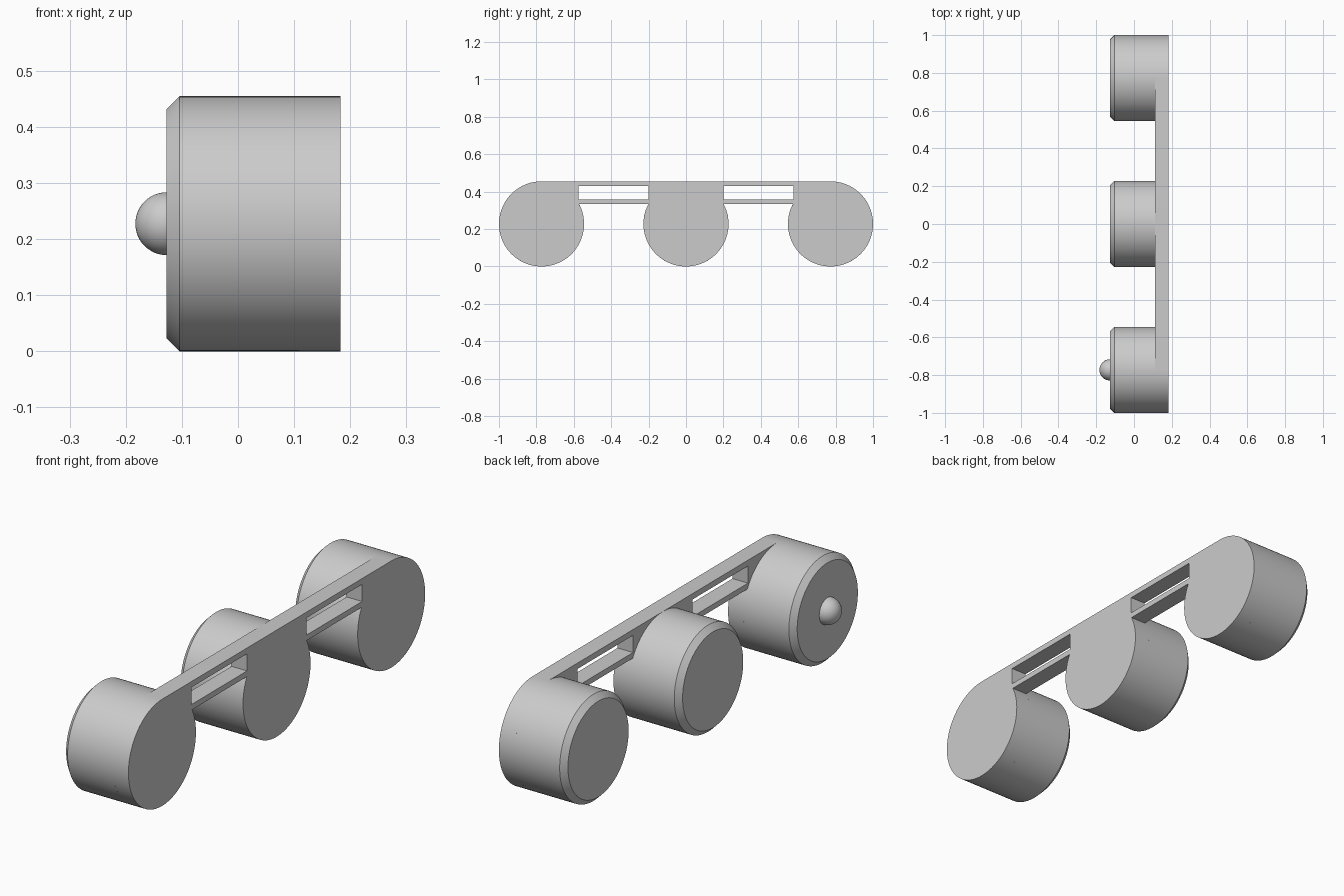
import bpy, bmesh
from math import pi, sin, cos, asin, radians
from mathutils import Matrix

cube = bpy.data.objects.get("Cube")
if cube:
    bpy.data.objects.remove(cube, do_unlink=True)

R = 0.2275            # drum radius, also axle height
SPACING = 0.7725      # distance between drum axes
X_FACE, X_PLATE, X_BACK = -0.127, 0.11, 0.183
CHAMFER = 0.023
BAR_Z = 0.333         # underside of the linking bar
SEGMENTS = 96

grey = bpy.data.materials.new("plain grey")
grey.use_nodes = True
colour = (0.6, 0.6, 0.6, 1)
grey.diffuse_color = colour
grey.node_tree.nodes["Principled BSDF"].inputs["Base Color"].default_value = colour


def finish(obj):
    obj.data.materials.clear()
    obj.data.materials.append(grey)
    bpy.ops.object.select_all(action='DESELECT')
    obj.select_set(True)
    bpy.context.view_layer.objects.active = obj
    bpy.ops.object.shade_smooth_by_angle(angle=radians(30))


def mesh_object(name, bm):
    bmesh.ops.recalc_face_normals(bm, faces=bm.faces)
    mesh = bpy.data.meshes.new(name)
    bm.to_mesh(mesh)
    bm.free()
    obj = bpy.data.objects.new(name, mesh)
    bpy.context.collection.objects.link(obj)
    finish(obj)


def drum(name, y):
    """Chamfered round body that runs into the side plate."""
    bm = bmesh.new()
    rings = []
    for x, r in ((X_FACE, R - CHAMFER), (X_FACE + CHAMFER, R), (X_PLATE, R)):
        angles = [2 * pi * i / SEGMENTS for i in range(SEGMENTS)]
        rings.append([bm.verts.new((x, y + r * cos(a), R + r * sin(a))) for a in angles])
    for a, b in zip(rings, rings[1:]):
        for i in range(SEGMENTS):
            j = (i + 1) % SEGMENTS
            bm.faces.new((a[i], a[j], b[j], b[i]))
    bm.faces.new(rings[0])
    bm.faces.new(rings[-1])
    mesh_object(name, bm)


def arc(y, start, end):
    n = max(2, round(abs(end - start) / (2 * pi) * SEGMENTS))
    return [(y + R * cos(start + (end - start) * i / n),
             R + R * sin(start + (end - start) * i / n)) for i in range(n + 1)]


# Drums
for name, y in (("front_drum", -SPACING), ("middle_drum", 0), ("back_drum", SPACING)):
    drum(name, y)

# Side plate: three discs linked by a bar, with a slot in each span
join = asin((BAR_Z - R) / R)
outline = (arc(-SPACING, pi / 2, 2 * pi + join)
           + arc(0, pi - join, 2 * pi + join)
           + arc(SPACING, pi - join, 2.5 * pi))
slots = [[(s * 0.2, 0.357), (s * 0.575, 0.357), (s * 0.575, 0.43), (s * 0.2, 0.43)]
         for s in (-1, 1)]
curve = bpy.data.curves.new("side_plate", 'CURVE')
curve.dimensions = '2D'
curve.fill_mode = 'BOTH'
curve.extrude = (X_BACK - X_PLATE) / 2
for points in [outline] + slots:
    spline = curve.splines.new('POLY')
    spline.points.add(len(points) - 1)
    for p, (u, v) in zip(spline.points, points):
        p.co = (u, v, 0, 1)
    spline.use_cyclic_u = True
plate = bpy.data.objects.new("side_plate", curve)
bpy.context.collection.objects.link(plate)
plate.location.x = (X_PLATE + X_BACK) / 2
plate.rotation_euler = (pi / 2, 0, pi / 2)
bpy.ops.object.select_all(action='DESELECT')
plate.select_set(True)
bpy.context.view_layer.objects.active = plate
bpy.ops.object.convert(target='MESH')
plate = bpy.context.view_layer.objects.active
bm = bmesh.new()
bm.from_mesh(plate.data)
bmesh.ops.remove_doubles(bm, verts=bm.verts, dist=0.00001)
bmesh.ops.recalc_face_normals(bm, faces=bm.faces)
bm.to_mesh(plate.data)
bm.free()
finish(plate)

# Round knob on the front drum
bm = bmesh.new()
bmesh.ops.create_uvsphere(bm, u_segments=48, v_segments=24, radius=0.056,
                          matrix=Matrix.Translation((X_FACE, -SPACING, R)))
mesh_object("front_knob", bm)
